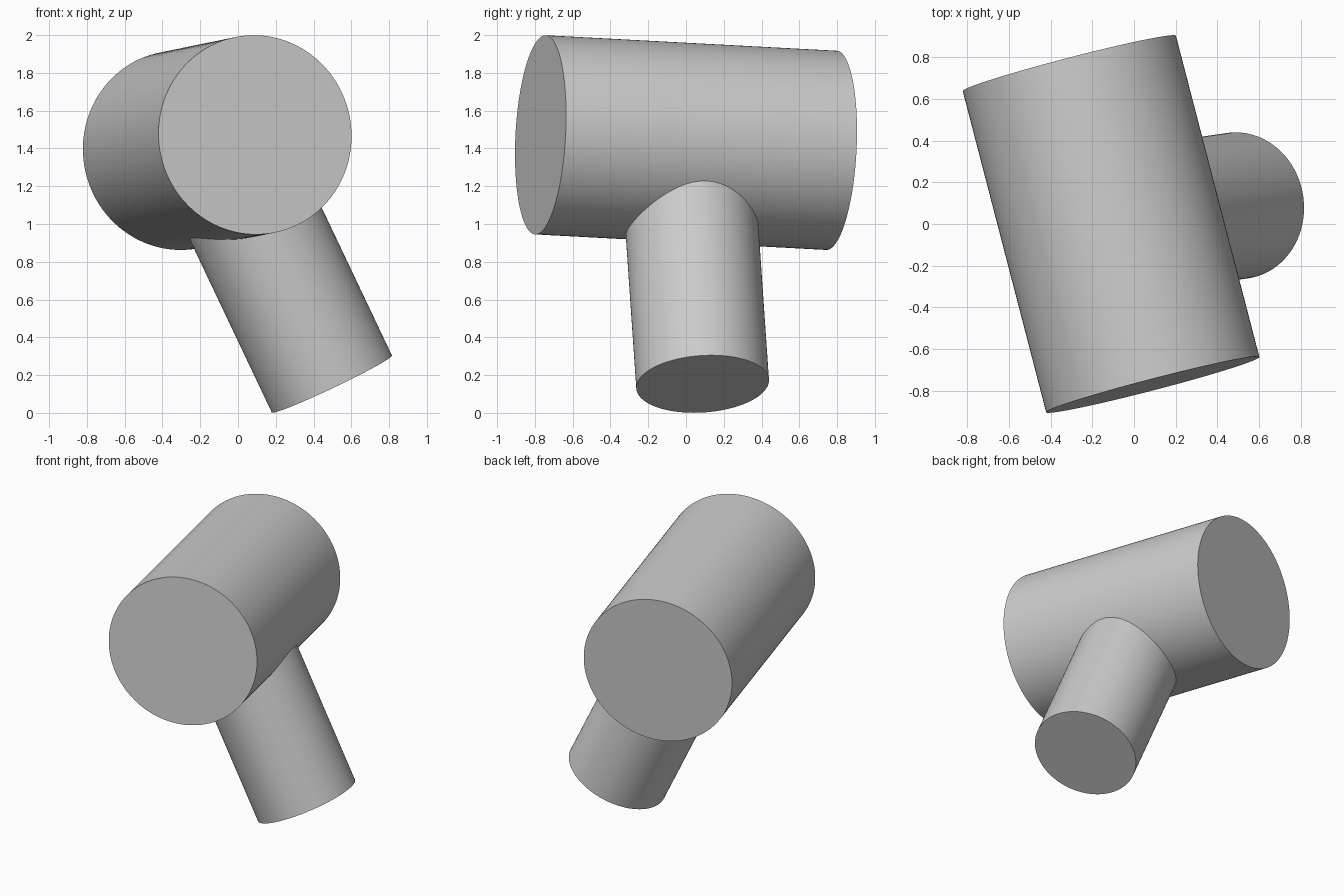
import bpy
import math
from mathutils import Vector

cube = bpy.data.objects.get("Cube")
if cube:
    bpy.data.objects.remove(cube, do_unlink=True)

# Plain grey for the whole model
grey = bpy.data.materials.new("light_grey")
grey.use_nodes = True
colour = (0.60, 0.60, 0.60, 1)
grey.diffuse_color = colour
grey.node_tree.nodes["Principled BSDF"].inputs["Base Color"].default_value = colour


def cylinder(name, start, end, radius):
    """Smooth capped cylinder running between two points."""
    start, end = Vector(start), Vector(end)
    axis = end - start
    bpy.ops.mesh.primitive_cylinder_add(
        vertices=128, radius=radius, depth=axis.length,
        location=(start + end) / 2,
        rotation=axis.to_track_quat('Z', 'Y').to_euler())
    obj = bpy.context.object
    obj.name = name
    obj.data.materials.append(grey)
    bpy.ops.object.shade_smooth_by_angle(angle=math.radians(30))
    return obj


# Large tilted barrel
front, back = Vector((0.09, -0.77, 1.472)), Vector((-0.31, 0.77, 1.39))
cylinder("main_barrel", front, back, 0.528)

# Narrower branch, running from its open end to the middle of the barrel
cylinder("branch_pipe", (0.497, 0.088, 0.153), (front + back) / 2, 0.352)
